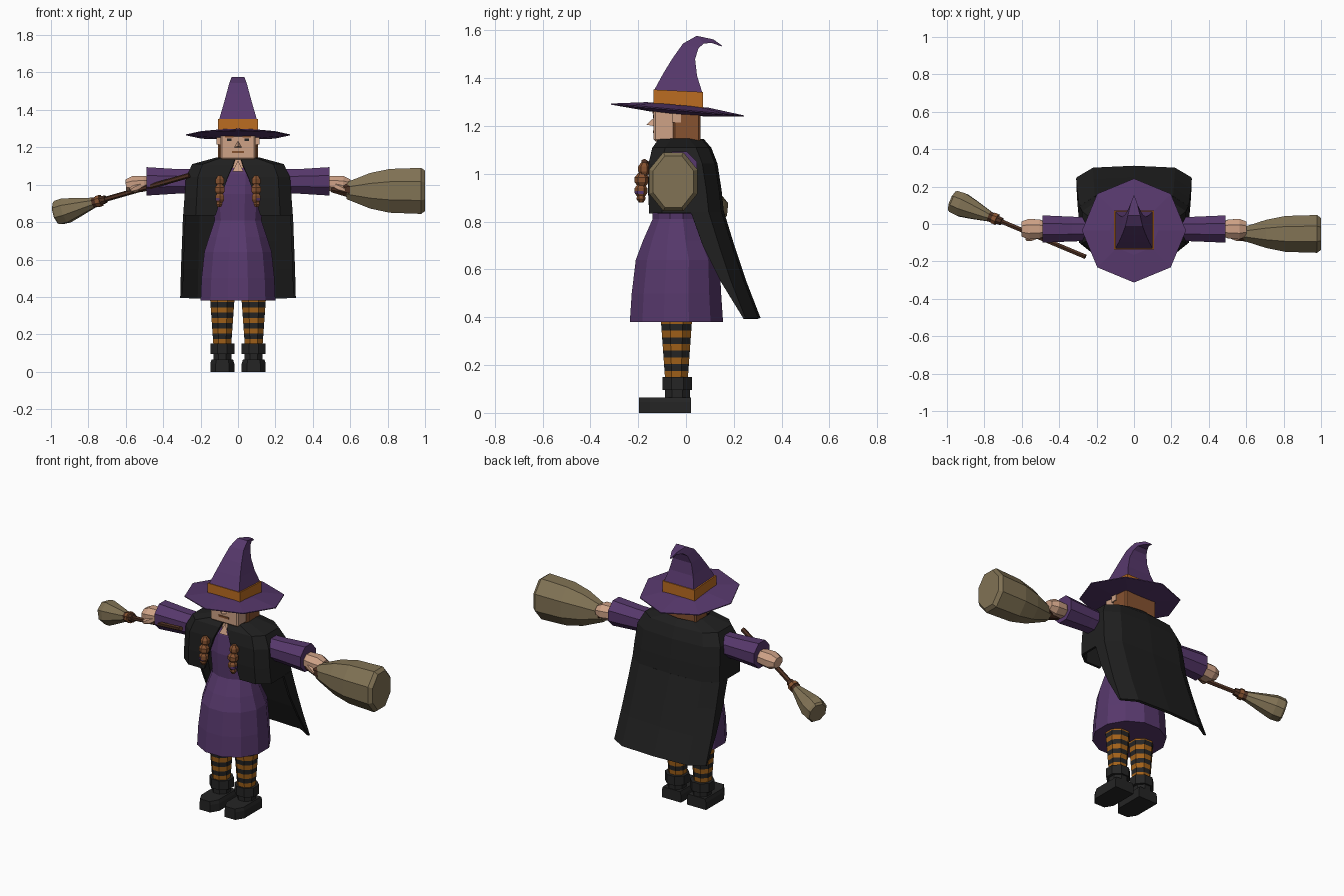
import bpy
from math import cos, sin, pi
from mathutils import Vector

if "Cube" in bpy.data.objects:
    bpy.data.objects.remove(bpy.data.objects["Cube"])


def material(name, *rgb):
    m = bpy.data.materials.new(name)
    m.use_nodes = True
    m.diffuse_color = (*rgb, 1)
    bsdf = m.node_tree.nodes["Principled BSDF"]
    bsdf.inputs["Base Color"].default_value = (*rgb, 1)
    bsdf.inputs["Roughness"].default_value = 0.9
    return m


PURPLE = material("purple cloth", .095, .04, .15)
BLACK = material("cloak black", .014, .014, .014)
BOOT = material("boot charcoal", .018, .018, .018)
ORANGE = material("hat band orange", .5, .15, .015)
AMBER = material("stocking orange", .36, .12, .01)
SKIN = material("skin", .62, .36, .24)
HAIR = material("auburn hair", .24, .085, .03)
STRAW = material("straw", .22, .17, .09)
WOOD = material("dark wood", .075, .03, .016)


def mesh(name, verts, faces, *mats):
    me = bpy.data.meshes.new(name)
    me.from_pydata([tuple(v) for v in verts], [], faces)
    for m in mats:
        me.materials.append(m)
    ob = bpy.data.objects.new(name, me)
    bpy.context.collection.objects.link(ob)
    return ob


def loft(name, rings, *mats, closed=True):
    """Skin a list of equal-sized rings; closed rings also get end caps."""
    n = len(rings[0])
    faces = []
    for r in range(len(rings) - 1):
        for i in range(n if closed else n - 1):
            j = (i + 1) % n
            faces.append((r * n + i, r * n + j, (r + 1) * n + j, (r + 1) * n + i))
    if closed:
        last = (len(rings) - 1) * n
        faces += [tuple(range(n))[::-1], tuple(range(last, last + n))]
    return mesh(name, [v for ring in rings for v in ring], faces, *mats)


def ring(x, y, z, rx, ry, n=8, phase=.5, slope=0.0):
    """Polygon ring whose flats touch rx, ry (phase .5) or corners do (phase 0)."""
    k = 1 / cos(pi / n) if phase else 1
    pts = []
    for i in range(n):
        a = 2 * pi * (i + phase) / n
        dy = ry * k * sin(a)
        pts.append((x + rx * k * cos(a), y + dy, z - slope * dy))
    return pts


def tube(name, a, b, profile, mat, n=8):
    """Faceted tube from a to b; profile holds (fraction, width, height)."""
    a, b = Vector(a), Vector(b)
    q = (b - a).to_track_quat('Z', 'Y')
    rings = [[a + (b - a) * t + q @ Vector(p) for p in ring(0, 0, 0, w, h, n)]
             for t, w, h in profile]
    return loft(name, rings, mat)


def box(name, lo, hi, mat, bevel=0.0):
    (x0, y0, z0), (x1, y1, z1) = lo, hi
    ob = loft(name, [[(x0, y0, z), (x1, y0, z), (x1, y1, z), (x0, y1, z)]
                     for z in (z0, z1)], mat)
    if bevel:
        m = ob.modifiers.new("chamfer", 'BEVEL')
        m.width, m.segments = bevel, 1
    return ob


def sheet(name, halves, mat):
    """Open cloth sheet mirrored about x = 0 from half rows ending at the middle."""
    rows = [h + [(-x, y, z) for x, y, z in h[-2::-1]] for h in halves]
    ob = loft(name, rows, mat, closed=False)
    m = ob.modifiers.new("thickness", 'SOLIDIFY')
    m.thickness, m.offset = .014, 0
    return ob


# Dress
loft("dress", [ring(0, y, z, rx, ry, 12) for z, y, rx, ry in (
    (.38, -.04, .2, .195), (.5, -.04, .195, .187), (.64, -.035, .18, .175),
    (.72, -.04, .155, .14), (.81, -.04, .125, .1), (.95, -.04, .14, .105),
    (1.06, -.035, .15, .095), (1.11, -.03, .08, .07))], PURPLE)

# Shoulder cape with open front
sheet("shoulder_cape", [
    [(xi, yf, z), (xs * .78, yf, z), (xs, yf + .05, z), (xs, yb - .06, z),
     (xs * .72, yb - .01, z), (0, yb, z)]
    for z, xi, xs, yf, yb in (
        (1.14, .015, .11, -.11, .07), (1.105, .025, .24, -.135, .1),
        (1.04, .055, .272, -.15, .125), (.93, .09, .28, -.152, .142),
        (.835, .12, .287, -.147, .152))], BLACK)

# Long cloak hanging behind
sheet("cloak", [
    [(xs, ys, z), (xs, (ys + yb - .06) / 2, z), (xs, yb - .06, z),
     (xs * .72, yb - .01, z), (0, yb, z)]
    for z, ys, xs, yb in ((.84, .02, .287, .152), (.7, .07, .292, .195),
                          (.55, .145, .298, .245), (.395, .24, .302, .305))], BLACK)

# Neck, head and hair
loft("neck", [ring(0, -.045, z, r, r) for z, r in ((1.07, .07), (1.17, .055))], SKIN)
mesh("throat", [(0, -.12, 1.13), (-.03, -.14, 1.07), (.03, -.14, 1.07)], [(0, 1, 2)], SKIN)
box("head", (-.093, -.135, 1.135), (.093, .03, 1.29), SKIN, .008)
box("hair", (-.108, -.055, 1.125), (.108, .06, 1.29), HAIR, .008)
mesh("nose", [(-.02, -.134, 1.2), (.02, -.134, 1.2), (0, -.134, 1.235), (0, -.165, 1.205)],
     [(0, 1, 3), (1, 2, 3), (2, 0, 3), (0, 2, 1)], SKIN)
box("mouth", (-.033, -.139, 1.17), (.033, -.133, 1.181), HAIR)

# Paired parts
for s, side in ((1, "left"), (-1, "right")):
    box(side + "_ear", (s * .1 - .014, -.058, 1.215), (s * .1 + .014, -.02, 1.265), SKIN)
    box(side + "_eye", (s * .047 - .013, -.139, 1.233), (s * .047 + .013, -.133, 1.248), BOOT)
    box(side + "_eyebrow", (s * .047 - .022, -.14, 1.252), (s * .047 + .022, -.133, 1.26), HAIR)

    # Braid: three knots, a tie and a tuft
    for i, (z, y, r) in enumerate(((1.02, -.175, .022), (.975, -.185, .026), (.93, -.188, .023))):
        loft(f"{side}_braid_knot_{i + 1}", [
            ring(s * .097, y, z + dz, r * k, r * k, 6)
            for dz, k in ((-.028, .55), (-.01, 1), (.01, 1), (.028, .5))], HAIR)
    loft(side + "_braid_tie", [ring(s * .1, -.19, z, .021, .021, 6) for z in (.915, .928)], PURPLE)
    loft(side + "_braid_tuft", [ring(s * .1, -.188, z, r, r, 6)
                                for z, r in ((.88, .008), (.895, .017), (.916, .012))], HAIR)

    # Sleeve and hand
    tube(side + "_sleeve", (s * .2, -.027, 1.018), (s * .49, -.027, 1.018),
         [(0, .062, .064), (.45, .066, .066), (1, .073, .076)], PURPLE)
    tube(side + "_hand", (s * .47, -.027, 1.008), (s * .6, -.027, .998),
         [(0, .035, .034), (.25, .05, .042), (.7, .055, .046), (1, .04, .03)], SKIN)
    tube(side + "_thumb", (s * .51, -.06, 1.0), (s * .575, -.082, .97),
         [(0, .014, .016), (.6, .017, .018), (1, .01, .01)], SKIN, 6)

    # Striped stocking, coloured by band
    bands = 10
    x = s * .084
    leg = loft(side + "_stocking", [
        ring(x, -.04, .4 - .028 * i, .066 - .002 * i, .066 - .002 * i)
        for i in range(bands + 1)], AMBER, BOOT)
    for p in leg.data.polygons:
        p.material_index = int((.4 - p.center.z) / .028) % 2
    # Boot
    loft(side + "_boot_cuff", [ring(x, -.036, z, .064, .062) for z in (.095, .15)], BOOT)
    loft(side + "_boot_ankle", [ring(x, -.036, z, .048, .052) for z in (.04, .1)], BOOT)
    toe = [(-.064, .02), (-.064, -.15), (-.035, -.197), (.035, -.197), (.064, -.15), (.064, .02)]
    loft(side + "_boot_foot", [[(x + px * k, py, z) for px, py in toe]
                               for z, k in ((0, 1), (.045, 1), (.065, .9))], BOOT)

# Hat
SLOPE = .09
loft("hat_brim", [ring(0, -.035, z, r, r, 8, 0, SLOPE) for z, r in (
    (1.25, .11), (1.264, .278), (1.269, .278), (1.288, .13))], PURPLE)
loft("hat_band", [ring(0, -.032, z, .108, .104, 4, .5, k)
                  for z, k in ((1.265, SLOPE), (1.347, .05))], ORANGE)
crown = ((-.132, 1.352, .068, 1.34, .1), (-.095, 1.42, .046, 1.41, .08),
         (-.055, 1.485, .038, 1.48, .062), (-.012, 1.545, .052, 1.525, .046),
         (.045, 1.577, .075, 1.545, .033), (.115, 1.562, .108, 1.547, .016),
         (.152, 1.535, .148, 1.533, .002))
loft("hat_crown", [[(-w, yf, zf), (w, yf, zf), (w, yb, zb), (-w, yb, zb)]
                   for yf, zf, yb, zb, w in crown], PURPLE)

# Slanted broom in the right hand
tip, tail = Vector((-.26, -.175, 1.05)), Vector((-.97, .123, .848))
at = lambda t: tip.lerp(tail, t)
tube("small_broom_handle", tip, at(.75), [(0, .012, .012), (1, .012, .012)], WOOD, 6)
tube("small_broom_binding", at(.63), at(.73), [(0, .02, .02), (1, .028, .028)], WOOD)
tube("small_broom_cord", at(.665), at(.695), [(0, .03, .03), (1, .03, .03)], HAIR)
tube("small_broom_bristles", at(.71), tail,
     [(0, .025, .025), (.45, .05, .05), (.75, .064, .066), (.95, .06, .064), (1, .052, .055)], STRAW)

# Broad broom held out by the left hand
tube("large_broom_binding", (.5, -.05, .98), (.6, -.053, .972),
     [(0, .02, .02), (1, .042, .042)], WOOD)
tube("large_broom_bristles", (.58, -.053, .968), (1, -.053, .967),
     [(0, .035, .045), (.3, .075, .095), (.55, .096, .117), (.95, .101, .123), (1, .085, .108)], STRAW)
